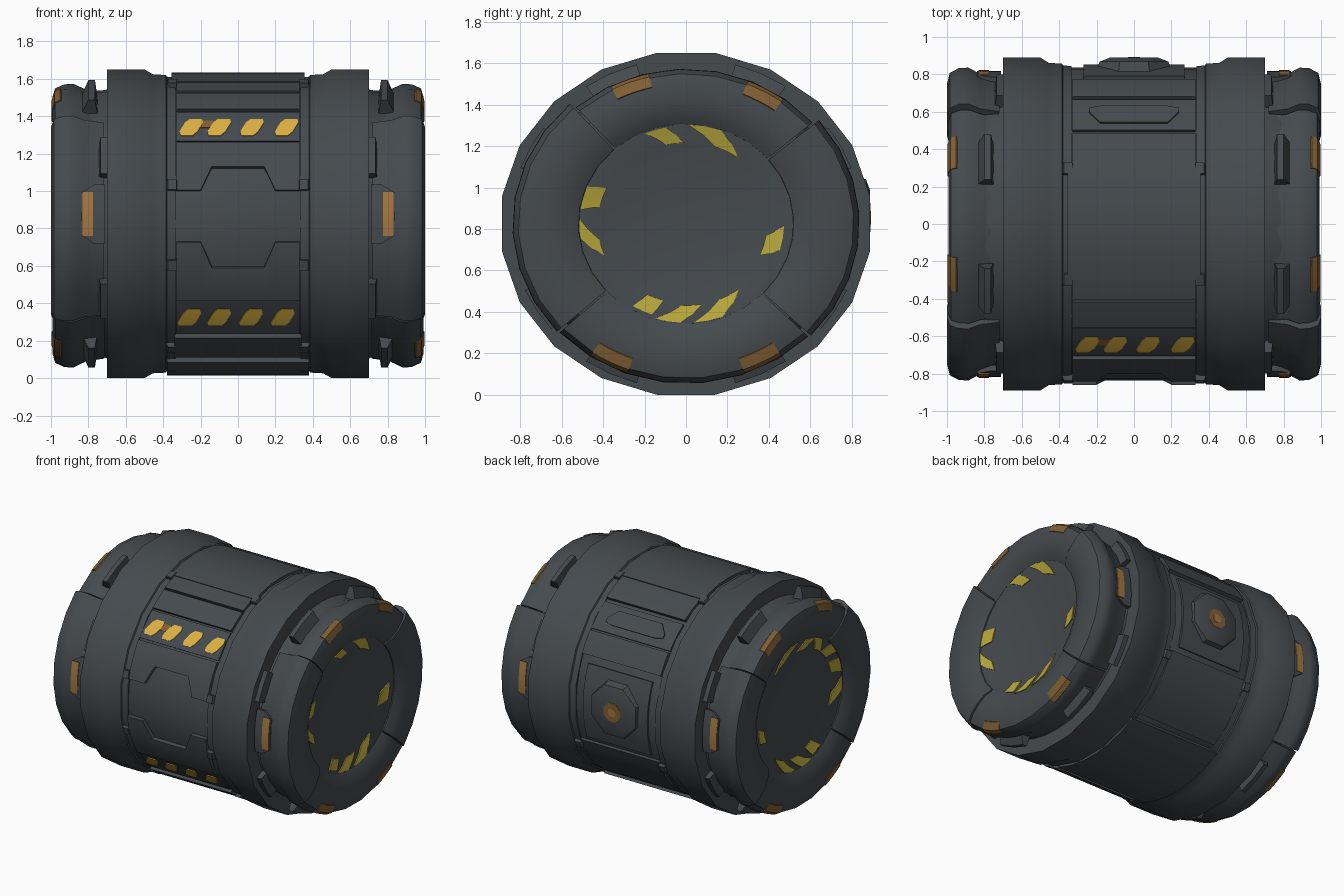
import bpy, bmesh, math
from mathutils import Vector, Matrix

if "Cube" in bpy.data.objects:
    bpy.data.objects.remove(bpy.data.objects["Cube"])

CZ, K = 0.825, 0.928          # barrel axis height, slight vertical squash


def material(name, rgb):
    m = bpy.data.materials.new(name)
    m.diffuse_color = (*rgb, 1)
    m.use_nodes = True
    m.node_tree.nodes["Principled BSDF"].inputs["Base Color"].default_value = m.diffuse_color
    return m


GREY = material("slate_grey", (0.059, 0.069, 0.077))
YELLOW = material("hazard_yellow", (0.72, 0.44, 0.055))
DULL = material("dull_yellow", (0.48, 0.39, 0.045))
AMBER = material("worn_amber", (0.36, 0.18, 0.05))
BROWN = material("rust_brown", (0.22, 0.115, 0.035))


def pos(x, a, r):
    """Barrel coordinates: a = 0 back, 90 top, 180 front, 270 bottom."""
    a = math.radians(a)
    return Vector((x, r * math.cos(a), CZ + K * r * math.sin(a)))


def finish(name, bm, mat, angle=35):
    bmesh.ops.remove_doubles(bm, verts=bm.verts, dist=1e-5)
    bmesh.ops.recalc_face_normals(bm, faces=bm.faces)
    me = bpy.data.meshes.new(name)
    bm.to_mesh(me)
    bm.free()
    me.materials.append(mat)
    ob = bpy.data.objects.new(name, me)
    bpy.context.collection.objects.link(ob)
    bpy.ops.object.select_all(action='DESELECT')
    ob.select_set(True)
    bpy.context.view_layer.objects.active = ob
    bpy.ops.object.shade_smooth_by_angle(angle=math.radians(angle))
    return ob


def sweep(name, profile, mat=GREY, a0=0, a1=360, n=20, closed=True):
    """Sweep an (x, r) profile round the barrel axis."""
    bm = bmesh.new()
    full = a1 - a0 >= 360
    rows = [[bm.verts.new(pos(x, a0 + (a1 - a0) * j / n, r)) for x, r in profile]
            for j in range(n if full else n + 1)]
    m = len(profile)
    for j in range(n):
        p, q = rows[j], rows[(j + 1) % len(rows)]
        for i in range(m if closed else m - 1):
            k = (i + 1) % m
            bm.faces.new((p[i], p[k], q[k], q[i]))
    if not full:
        bm.faces.new(rows[0])
        bm.faces.new(rows[-1])
    return finish(name, bm, mat)


def shell(name, grid, off, mat=GREY):
    """Thick plate from a grid of (x, a, r) points, thickened by off = (dx, dr)."""
    bm = bmesh.new()
    T = [[bm.verts.new(pos(*p)) for p in row] for row in grid]
    B = [[bm.verts.new(pos(x + off[0], a, r + off[1])) for x, a, r in row] for row in grid]
    J, I = len(grid) - 1, len(grid[0]) - 1
    for j in range(J):
        for i in range(I):
            for g in (T, B):
                bm.faces.new((g[j][i], g[j][i + 1], g[j + 1][i + 1], g[j + 1][i]))
        for i in (0, I):
            bm.faces.new((T[j][i], T[j + 1][i], B[j + 1][i], B[j][i]))
    for j in (0, J):
        for i in range(I):
            bm.faces.new((T[j][i], T[j][i + 1], B[j][i + 1], B[j][i]))
    return finish(name, bm, mat)


def plate(name, xs, lo, hi, r, mat=GREY, t=0.05, n=6):
    """Curved plate; lo and hi give the edge angle at each x."""
    lo = lo if isinstance(lo, (list, tuple)) else [lo] * len(xs)
    hi = hi if isinstance(hi, (list, tuple)) else [hi] * len(xs)
    grid = [[(x, l + (h - l) * j / n, r) for x, l, h in zip(xs, lo, hi)] for j in range(n + 1)]
    return shell(name, grid, (0, -t), mat)


# Core drum with dished ends
half = [(0.92, 0), (0.92, 0.42), (0.95, 0.53), (0.925, 0.70), (0.84, 0.765),
        (0.71, 0.77), (0.60, 0.838)]
sweep("core_drum", [(-x, r) for x, r in half] + half[::-1], a0=9, a1=369, n=40, closed=False)

# Outer panels round the middle
W = [-0.33, 0.33]
plate("top_panel", W, 56, 118, 0.866, n=8)
plate("top_center_panel", [-0.355, 0.355], 70, 110, 0.872)
plate("upper_front_strip", W, 119, 130, 0.862, n=2)
plate("upper_stripe_panel", W, 131, 146, 0.852, n=3)
notch = [-0.33, -0.2, -0.14, 0.14, 0.2, 0.33]
plate("upper_front_plate", notch, 147, [167, 167, 157.5, 157.5, 167, 167], 0.864)
plate("lower_front_plate", notch, [187, 187, 197, 197, 187, 187], 211, 0.866)
plate("lower_stripe_panel", W, 211, 228, 0.852, n=3)
plate("front_ledge", [-0.34, 0.34], 229, 242, 0.872, n=3)
plate("bottom_panel", [-0.38, 0.38], 246, 300, 0.876, n=6)
plate("lower_back_panel", W, 303, 338, 0.855)
plate("back_panel", [-0.27, 0.27], -19, 22, 0.852)
plate("upper_back_plate", W, 26, 38, 0.864, n=3)
plate("back_grip_panel", W, 39, 54, 0.855, n=3)
plate("back_grip", [-0.24, -0.18, 0.18, 0.24], [44, 43, 43, 44], [46, 51, 51, 46], 0.865, n=3)

# Hazard stripes on the front, with one worn patch
for row, (ac, centers) in enumerate(((139.3, (-0.25, -0.10, 0.075, 0.26)),
                                     (219.3, (-0.26, -0.10, 0.07, 0.24)))):
    for i, c in enumerate(centers):
        rows = [[(c + d * w + sh, ac + da, 0.857) for d in (-1, 1)]
                for sh, da, w in ((0.025, -4.2, 0.032), (0.015, -2.3, 0.048),
                                  (-0.015, 2.3, 0.048), (-0.025, 4.2, 0.032))]
        shell(f"front_stripe_{row}_{i}", rows, (0, -0.008), YELLOW)
plate("front_stripe_wear", [-0.20, -0.13], 136, 139.5, 0.8555, BROWN, 0.008, 2)


# Round hatch knob on the back
def knob(name, r1, r2, y0, y1, mat, sides=8):
    bm = bmesh.new()
    mtx = (Matrix.Translation((0, (y0 + y1) / 2, 0.855)) @ Matrix.Rotation(-math.pi / 2, 4, 'X')
           @ Matrix.Rotation(math.pi / 8, 4, 'Z'))
    bmesh.ops.create_cone(bm, cap_ends=True, segments=sides, radius1=r1, radius2=r2,
                          depth=y1 - y0, matrix=mtx)
    finish(name, bm, mat, 25)


knob("hatch_base", 0.22, 0.20, 0.80, 0.868, GREY)
knob("hatch_knob", 0.20, 0.14, 0.868, 0.889, GREY)
knob("hatch_rust_ring", 0.075, 0.075, 0.887, 0.891, BROWN)
knob("hatch_rust_dot", 0.035, 0.035, 0.888, 0.893, AMBER)

# Tyre-like end segment profile and everything mirrored on both ends
TUBE = [(0.72, 0.785), (0.82, 0.803), (0.885, 0.838), (0.935, 0.836), (0.985, 0.81),
        (1.0, 0.75), (1.0, 0.66), (0.985, 0.58), (0.955, 0.52), (0.90, 0.51), (0.75, 0.60)]
squeeze = lambda f: [(x * 0.993, 0.52 + (r - 0.52) * f) for x, r in TUBE]
TOP, BOTTOM = squeeze(0.90), squeeze(0.98)
BAND = [(0.70, 0.76), (0.70, 0.90), (0.50, 0.90), (0.455, 0.872), (0.385, 0.868),
        (0.38, 0.858), (0.335, 0.855), (0.335, 0.78)]
# (angle, half width, slant, radius factor)
DISC_STRIPES = [(71, 9, -9, 1), (102, 6, -5, 0.99), (163, 7, -2, 1), (190, 6, 7, 1),
                (-13, 8, -4, 0.92), (247, 6, 2, 0.97), (267, 7, 7, 1), (291, 8, 9, 1)]

for s, side in ((1, "right"), (-1, "left")):
    flip = lambda pts: [(s * x, r) for x, r in pts]
    # Broad hoop
    sweep(f"{side}_hoop", flip(BAND), a0=9, a1=369, n=20)
    # Four tube segments
    for nm, a0, a1, prof in (("back", -44, 40, TUBE), ("top", 40.8, 131.2, TOP),
                             ("front", 132, 222, TUBE), ("bottom", 222.8, 315.2, BOTTOM)):
        sweep(f"{side}_{nm}_tube", flip(prof), a0=a0, a1=a1, n=7)
    # Clamps between hoop and tube
    for i, a in enumerate((65, 115, 245, 295)):
        sweep(f"{side}_clamp_{i}", flip([(0.75, 0.75), (0.765, 0.862), (0.80, 0.862),
                                         (0.84, 0.76)]), a0=a - 9, a1=a + 9, n=2)
    for i, a in enumerate((28, 152, 212, 328)):
        sweep(f"{side}_joint_block_{i}", flip([(0.68, 0.76), (0.68, 0.85), (0.735, 0.85),
                                               (0.745, 0.76)]), a0=a - 8, a1=a + 8, n=2)
    # Small teeth along the hoop's inner edge
    for i, a in enumerate((70, 110, 165, 196, 236, 255, 290, 335)):
        sweep(f"{side}_tooth_{i}", flip([(0.32, 0.83), (0.33, 0.876), (0.375, 0.876),
                                         (0.39, 0.83)]), a0=a - 2, a1=a + 2, n=1)
    # Side bracket with worn marking, front and back
    for nm, c in (("front", 176), ("back", 4)):
        xs = [0.71, 0.77, 0.84]
        plate(f"{side}_{nm}_bracket", [s * x for x in xs], [c - 12, c - 12, c - 8.5],
              [c + 12, c + 12, c + 8.5], 0.818, n=4)
        plate(f"{side}_{nm}_marking", [s * 0.775, s * 0.832], c - 8.8, c + 8.8, 0.823,
              AMBER, 0.008, 4)
    # Worn patches following the rim of the top and bottom tubes
    for i, (a, prof) in enumerate(((110, TOP), (61, TOP), (243, BOTTOM), (297, BOTTOM))):
        (x1, r1), (x2, r2), (x3, r3) = prof[3:6]
        rim = [(x1 + 0.022, r1 - 0.004), (x2 + 0.003, r2 + 0.003), (x3 + 0.003, r3 + 0.002)]
        rows = [[(s * x, a + d, r) for x, r in rim] for d in (-7, -4, 0, 4, 7)]
        shell(f"{side}_rim_patch_{i}", rows, (-s * 0.006, -0.006), BROWN)
    # Slanted stripes round the end disc, two more on the left end
    extra = [(122, 6, 5, 1), (142, 6, -2, 1)] if s < 0 else []
    for i, (a, w, sh, f) in enumerate(DISC_STRIPES + extra):
        rows = [[(s * (0.9235 + max(0, r * f - 0.42) * 0.2727 + 0.004), a + e * w + k * sh, r * f)
                 for e in (-1, 0, 1)] for r, k in ((0.515, -1), (0.47, 0), (0.425, 1))]
        shell(f"{side}_disc_stripe_{i}", rows, (-s * 0.008, 0), DULL)
